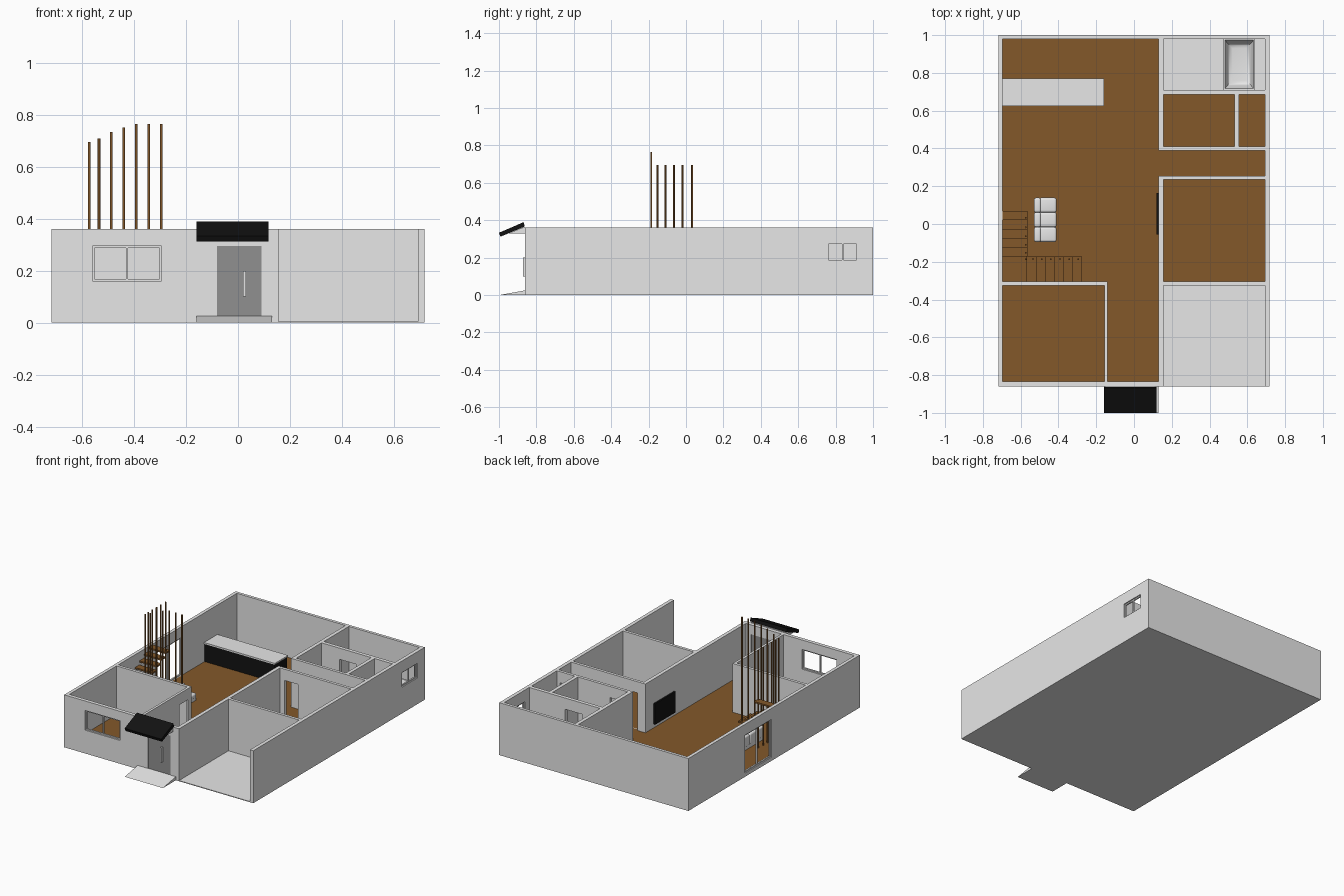
import bpy, bmesh, math
from mathutils import Vector

if "Cube" in bpy.data.objects:
    bpy.data.objects.remove(bpy.data.objects["Cube"])

def mat(name, c):
    m = bpy.data.materials.new(name)
    m.diffuse_color = (*c, 1)
    m.use_nodes = True
    m.node_tree.nodes["Principled BSDF"].inputs["Base Color"].default_value = m.diffuse_color
    return m

PLASTER = mat("plaster_grey", (0.8, 0.8, 0.8))
WOOD = mat("wood_brown", (0.23, 0.098, 0.023))
BLACK = mat("black", (0.006, 0.006, 0.006))
DOOR = mat("door_grey", (0.28, 0.28, 0.28))

FL, H = 0.025, 0.36          # floor level, wall top
X0, X1, Y0, Y1 = -0.718, 0.718, -0.86, 1.0
IX0, IX1, IY0, IY1 = -0.695, 0.693, -0.835, 0.98

def finish(name, bm, m, smooth=False):
    bmesh.ops.recalc_face_normals(bm, faces=bm.faces)
    me = bpy.data.meshes.new(name)
    bm.to_mesh(me)
    bm.free()
    me.materials.append(m)
    ob = bpy.data.objects.new(name, me)
    bpy.context.collection.objects.link(ob)
    if smooth:
        bpy.context.view_layer.objects.active = ob
        ob.select_set(True)
        bpy.ops.object.shade_smooth_by_angle(angle=math.radians(40))
        ob.select_set(False)
    return ob

def add_box(bm, x0, x1, y0, y1, z0, z1):
    vs = bmesh.ops.create_cube(bm, size=1)["verts"]
    for v in vs:
        v.co = Vector(((x0 + x1) / 2 + v.co.x * (x1 - x0),
                       (y0 + y1) / 2 + v.co.y * (y1 - y0),
                       (z0 + z1) / 2 + v.co.z * (z1 - z0)))
    return vs

def box(name, m, *b, bevel=0.0):
    bm = bmesh.new()
    add_box(bm, *b)
    if bevel:
        bmesh.ops.bevel(bm, geom=bm.edges[:], offset=bevel, segments=4,
                        profile=0.5, affect='EDGES')
    return finish(name, bm, m, bool(bevel))

def along(axis, a0, a1, c0, c1, z0, z1):
    return (a0, a1, c0, c1, z0, z1) if axis == 'x' else (c0, c1, a0, a1, z0, z1)

def wall(name, axis, a0, a1, c0, c1, openings=()):
    """Straight wall, split around sorted openings (start, end, sill, head)."""
    bm = bmesh.new()
    pos = a0
    for s, e, z0, z1 in openings:
        add_box(bm, *along(axis, pos, s, c0, c1, 0, H))
        add_box(bm, *along(axis, s, e, c0, c1, 0, z0))
        add_box(bm, *along(axis, s, e, c0, c1, z1, H))
        pos = e
    add_box(bm, *along(axis, pos, a1, c0, c1, 0, H))
    finish(name, bm, PLASTER)

def window(name, axis, s, e, z0, z1, c, t=0.008):
    """Thin frame with one centre mullion."""
    bm = bmesh.new()
    c0, c1, mid = c - 0.005, c + 0.005, (s + e) / 2
    for a0, a1 in ((s, s + t), (mid - t / 2, mid + t / 2), (e - t, e)):
        add_box(bm, *along(axis, a0, a1, c0, c1, z0, z1))
    for b0, b1 in ((z0, z0 + t), (z1 - t, z1)):
        add_box(bm, *along(axis, s, e, c0, c1, b0, b1))
    finish(name, bm, PLASTER)

def prism(name, m, x0, x1, profile):
    """Extrude a (y, z) profile along x."""
    bm = bmesh.new()
    f = bm.faces.new([bm.verts.new((x0, y, z)) for y, z in profile])
    r = bmesh.ops.extrude_face_region(bm, geom=[f])
    bmesh.ops.translate(bm, vec=(x1 - x0, 0, 0),
                        verts=[g for g in r["geom"] if isinstance(g, bmesh.types.BMVert)])
    return finish(name, bm, m)

# base slab and floors
box("base_slab", PLASTER, X0, X1, Y0, Y1, 0, 0.005)
box("main_floor", WOOD, IX0, 0.13, IY0, IY1, 0.005, FL)
box("bedroom_floor", WOOD, 0.13, IX1, -0.305, 0.685, 0.005, FL)
box("bathroom_floor", PLASTER, 0.155, IX1, 0.685, IY1, 0.005, FL)

# outer walls
FRONT_WIN = (-0.56, -0.295, 0.16, 0.295)
SIDE_WIN = (0.755, 0.92, 0.18, 0.28)
PATIO = (0.10, 0.385, FL, 0.285)
wall("left_wall", 'y', Y0, Y1, X0, IX0, [PATIO])
wall("right_wall", 'y', Y0, Y1, IX1, X1, [SIDE_WIN])
wall("back_wall", 'x', IX0, IX1, IY1, Y1)
wall("front_wall", 'x', IX0, 0.13, Y0, IY0, [FRONT_WIN, (-0.08, 0.09, FL, 0.295)])
window("front_window", 'x', *FRONT_WIN, -0.848)
window("side_window", 'y', *SIDE_WIN, 0.705)
window("patio_door", 'y', *PATIO, -0.706)

# inner walls
DH = 0.283
wall("hall_wall", 'y', Y0, 0.255, 0.13, 0.155)
wall("service_wall", 'y', 0.39, IY1, 0.13, 0.155)
wall("garage_wall", 'x', 0.155, IX1, -0.325, -0.305)
wall("corridor_wall", 'x', 0.155, IX1, 0.235, 0.255, [(0.19, 0.29, FL, DH)])
wall("laundry_wall", 'x', 0.155, IX1, 0.39, 0.41,
     [(0.19, 0.29, FL, DH), (0.58, 0.67, FL, DH)])
wall("closet_wall", 'y', 0.41, 0.685, 0.533, 0.557)
wall("bathroom_wall", 'x', 0.155, IX1, 0.685, 0.71, [(0.29, 0.42, FL, DH)])
wall("study_back_wall", 'x', IX0, -0.14, -0.325, -0.305)
wall("study_side_wall", 'y', IY0, -0.325, -0.157, -0.14, [(-0.435, -0.34, FL, DH)])

# entrance: door, handle, ramp, canopy
box("front_door", DOOR, -0.08, 0.09, -0.858, -0.84, FL, 0.295)
box("door_handle", PLASTER, 0.02, 0.03, -0.872, -0.858, 0.10, 0.20)
prism("entrance_ramp", PLASTER, -0.16, 0.13, [(-1.0, 0), (Y0, 0), (Y0, FL)])
prism("canopy", BLACK, -0.16, 0.118,
      [(-0.992, 0.312), (-0.862, 0.367), (-0.868, 0.39), (-1.0, 0.333)])
prism("canopy_bracket", PLASTER, -0.152, 0.11,
      [(-0.95, 0.329), (Y0, 0.329), (Y0, 0.366)])

# kitchen counter
box("counter_body", BLACK, IX0, -0.165, 0.63, 0.765, FL, 0.148)
box("counter_top", PLASTER, IX0, -0.158, 0.625, 0.77, 0.148, 0.158)

# television
box("television", BLACK, 0.118, 0.13, -0.055, 0.165, 0.05, 0.193)

# sofa
box("sofa_base", PLASTER, -0.527, -0.413, -0.093, 0.137, FL, 0.05)
for i in range(3):
    y = -0.095 + i * 0.078
    box(f"sofa_seat_{i+1}", PLASTER, -0.505, -0.41, y, y + 0.078, 0.045, 0.075, bevel=0.012)
    box(f"sofa_back_{i+1}", PLASTER, -0.53, -0.492, y, y + 0.078, 0.045, 0.12, bevel=0.012)

# bathtub: block with a tapered basin
bm = bmesh.new()
add_box(bm, 0.475, 0.64, 0.71, IY1, FL, 0.11)
top = max(bm.faces, key=lambda f: f.calc_center_median().z)
bmesh.ops.inset_region(bm, faces=[top], thickness=0.01)
low = bmesh.ops.extrude_discrete_faces(bm, faces=[top])["faces"][0]
c = low.calc_center_median()
for v in low.verts:
    v.co = Vector((c.x + (v.co.x - c.x) * 0.75, c.y + (v.co.y - c.y) * 0.82, 0.045))
bmesh.ops.bevel(bm, geom=list(low.edges), offset=0.02, segments=4,
                profile=0.5, affect='EDGES')
finish("bathtub", bm, PLASTER, True)

# stairs: six treads, corner landing, five treads
RISE, TH = 0.0275, 0.01
def tread(i, x0, x1, y0, y1):
    z = FL + RISE * i
    box(f"stair_tread_{i}", WOOD, x0, x1, y0, y1, z - TH, z)
for i in range(6):
    tread(i + 1, -0.275 - 0.0485 * (i + 1), -0.275 - 0.0485 * i, -0.304, -0.172)
tread(7, IX0, -0.566, -0.304, -0.172)
for i in range(5):
    tread(i + 8, IX0, -0.563, -0.172 + 0.048 * i, -0.172 + 0.048 * (i + 1))

# tall stair poles along both flights
poles = [(-0.295, -0.186, 0.765), (-0.343, -0.186, 0.765), (-0.392, -0.186, 0.765),
         (-0.44, -0.186, 0.752), (-0.488, -0.186, 0.735), (-0.535, -0.186, 0.71)]
poles += [(-0.573, y, 0.695) for y in (-0.186, -0.153, -0.11, -0.065, -0.018, 0.033)]
for i, (x, y, z) in enumerate(poles):
    bm = bmesh.new()
    bmesh.ops.create_cone(bm, cap_ends=True, segments=12, radius1=0.005,
                          radius2=0.005, depth=z - FL)
    bmesh.ops.translate(bm, vec=(x, y, (z + FL) / 2), verts=bm.verts)
    finish(f"stair_pole_{i+1}", bm, WOOD, True)
